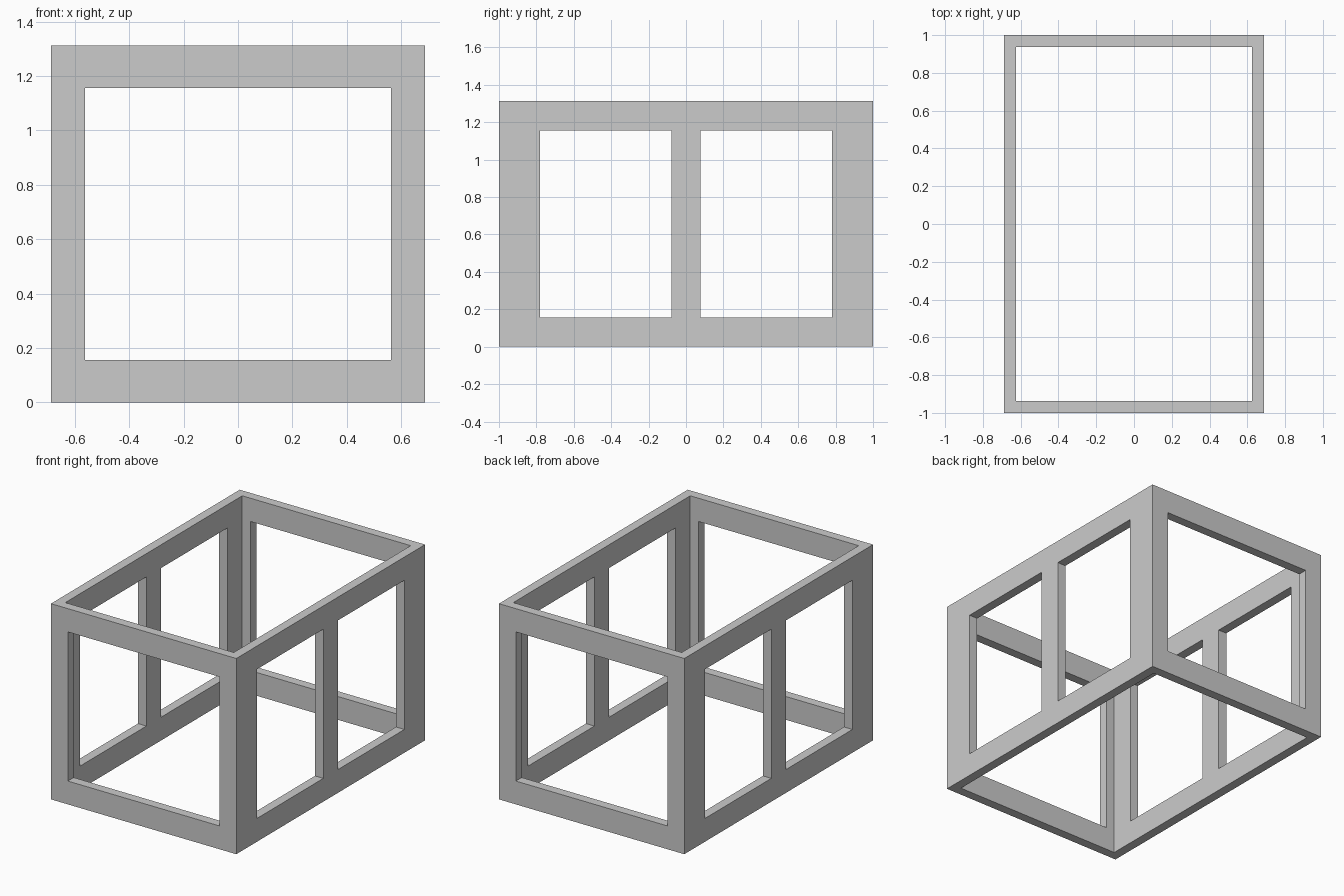
import bpy, bmesh

if "Cube" in bpy.data.objects:
    bpy.data.objects.remove(bpy.data.objects["Cube"])

# Overall sizes (half extents in x and y)
HX, HY, HZ = 0.6875, 1.0, 1.3125
WALL = 0.0625                      # wall thickness
RAIL = 0.15625                     # height of the top and bottom rails
FRONT_OPEN = 0.5625                # half width of the front/back openings
POST, SIDE_OPEN = 0.078, 0.78125   # side openings run between these |y|

mat = bpy.data.materials.new("light_grey")
mat.diffuse_color = (0.6, 0.6, 0.6, 1)
mat.use_nodes = True
mat.node_tree.nodes["Principled BSDF"].inputs["Base Color"].default_value = mat.diffuse_color


def mirrored(*values):
    return sorted([-v for v in values] + list(values))


xs = mirrored(FRONT_OPEN, HX - WALL, HX)
ys = mirrored(POST, SIDE_OPEN, HY - WALL, HY)
zs = [0, RAIL, HZ - RAIL, HZ]


def solid(i, j, k):
    """True where the grid cell is part of the frame."""
    if not (0 <= i < len(xs) - 1 and 0 <= j < len(ys) - 1 and 0 <= k < len(zs) - 1):
        return False
    x = abs(xs[i] + xs[i + 1]) / 2
    y = abs(ys[j] + ys[j + 1]) / 2
    if x < HX - WALL and y < HY - WALL:     # hollow core, open top and bottom
        return False
    if k == 1:                              # window openings between the rails
        return x > FRONT_OPEN and not POST < y < SIDE_OPEN
    return True


# Frame: one continuous skin, a quad wherever a solid cell meets empty space
bm = bmesh.new()
for i in range(len(xs) - 1):
    for j in range(len(ys) - 1):
        for k in range(len(zs) - 1):
            if not solid(i, j, k):
                continue
            for axis in range(3):
                for side in (0, 1):
                    n = [i, j, k]
                    n[axis] += 2 * side - 1
                    if solid(*n):
                        continue
                    corners = []
                    for a, b in ((0, 0), (1, 0), (1, 1), (0, 1)):
                        c = [i, j, k]
                        c[axis] += side
                        c[(axis + 1) % 3] += a
                        c[(axis + 2) % 3] += b
                        corners.append(bm.verts.new((xs[c[0]], ys[c[1]], zs[c[2]])))
                    bm.faces.new(corners if side else corners[::-1])
bmesh.ops.remove_doubles(bm, verts=bm.verts, dist=1e-5)

mesh = bpy.data.meshes.new("open_box_frame")
bm.to_mesh(mesh)
bm.free()
mesh.materials.append(mat)
frame = bpy.data.objects.new("open_box_frame", mesh)
bpy.context.collection.objects.link(frame)
